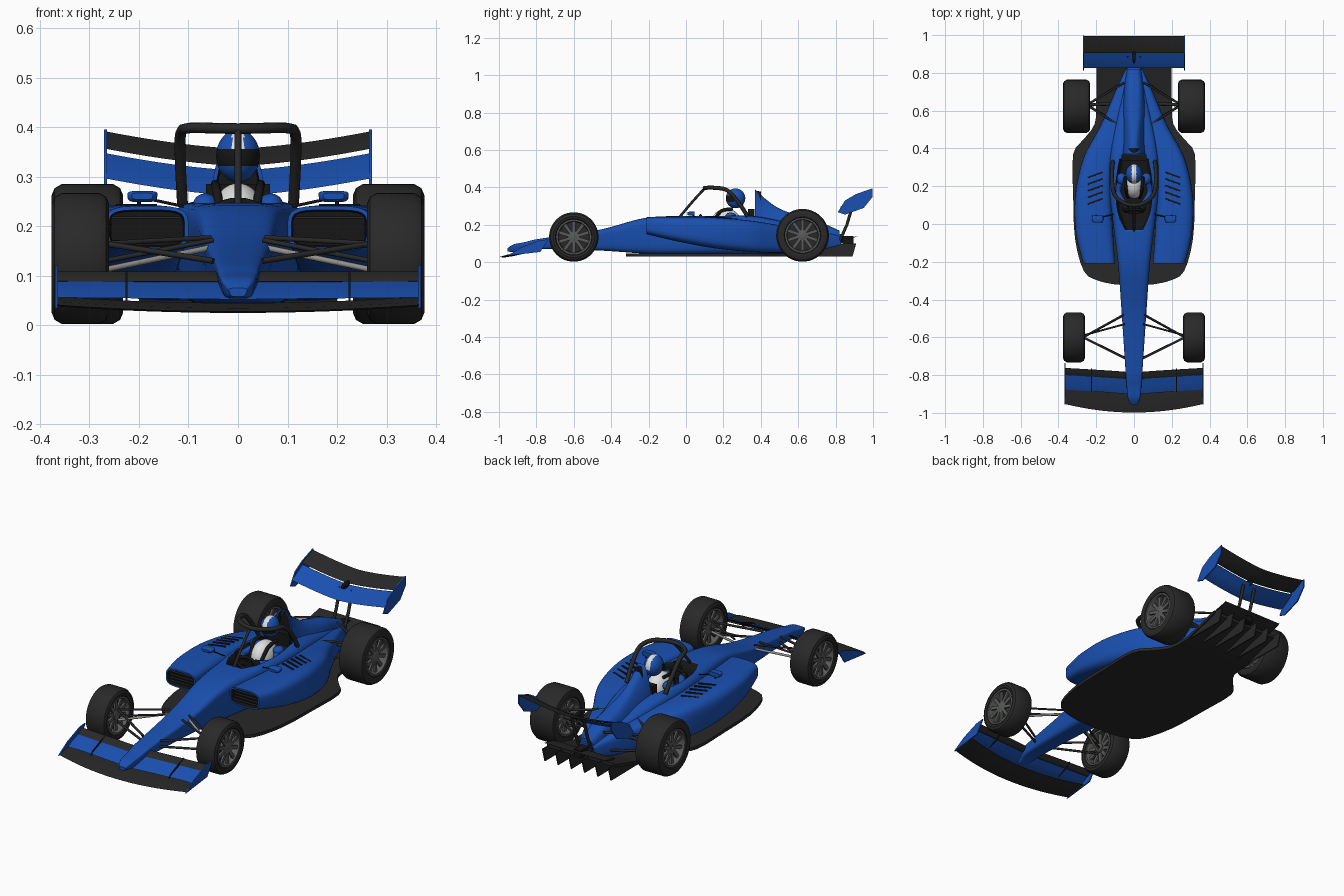
import bpy, bmesh, math
from mathutils import Vector, Matrix

if "Cube" in bpy.data.objects:
    bpy.data.objects.remove(bpy.data.objects["Cube"])


def material(name, *rgb):
    m = bpy.data.materials.new(name)
    m.use_nodes = True
    m.diffuse_color = (*rgb, 1)
    m.node_tree.nodes["Principled BSDF"].inputs["Base Color"].default_value = (*rgb, 1)
    return m


BLUE = material("blue paint", 0.01, 0.08, 0.44)
CARBON = material("dark carbon", 0.021, 0.021, 0.021)
BLACK = material("black", 0.008, 0.008, 0.008)
RUBBER = material("tyre rubber", 0.022, 0.022, 0.022)
RIM = material("rim grey", 0.1, 0.105, 0.1)
STEEL = material("steel", 0.3, 0.28, 0.25)
WHITE = material("white", 0.75, 0.75, 0.75)


def finish(bm, name, *mats, angle=35):
    bmesh.ops.recalc_face_normals(bm, faces=bm.faces)
    me = bpy.data.meshes.new(name)
    bm.to_mesh(me)
    bm.free()
    for m in mats:
        me.materials.append(m)
    me.shade_smooth()
    me.set_sharp_from_angle(angle=math.radians(angle))
    ob = bpy.data.objects.new(name, me)
    bpy.context.collection.objects.link(ob)
    return ob


def bridge(bm, rings, closed=False):
    """Join rings of points with quads and cap open ends."""
    rows = [[bm.verts.new(p) for p in r] for r in rings]
    k = len(rows[0])
    for a, b in zip(rows, rows[1:] + rows[:1] if closed else rows[1:]):
        for i in range(k):
            bm.faces.new((a[i], a[(i + 1) % k], b[(i + 1) % k], b[i]))
    return [] if closed else [bm.faces.new(rows[0]), bm.faces.new(rows[-1])]


def smooth_path(st, sub):
    """Catmull-Rom through station tuples."""
    out = []
    for i in range(len(st) - 1):
        p0, p1, p2, p3 = (st[max(0, min(len(st) - 1, i + d))] for d in (-1, 0, 1, 2))
        for t in (j / sub for j in range(sub)):
            out.append([b + t * ((c - a) / 2 + t * (a - 2.5 * b + 2 * c - d / 2
                        + t * (1.5 * (b - c) + (d - a) / 2))) for a, b, c, d in zip(p0, p1, p2, p3)])
    return out + [list(st[-1])]


def loft(name, mats, st, n=3, k=28, sub=5, side=1, inlet=False):
    """Stations: y, centre x, top half width, bottom half width, z low, z high."""
    rings = []
    for y, cx, wt, wb, z0, z1 in smooth_path(st, sub):
        ring = []
        for i in range(k):
            a = 2 * math.pi * (i + 0.5) / k
            c, s = (math.copysign(abs(f) ** (2 / n), f) for f in (math.cos(a), math.sin(a)))
            w = wb + (wt - wb) * (s + 1) / 2
            ring.append((side * (cx + c * w), y, (z0 + z1 + s * (z1 - z0)) / 2))
        rings.append(ring)
    bm = bmesh.new()
    front = bridge(bm, rings)[0]
    if inlet:
        bmesh.ops.recalc_face_normals(bm, faces=bm.faces)
        bmesh.ops.inset_individual(bm, faces=[front], thickness=0.008)
        walls = bmesh.ops.inset_individual(bm, faces=[front], thickness=0.003, depth=-0.03)
        for f in walls["faces"] + [front]:
            f.material_index = 1
    return finish(bm, name, *mats)


def box(name, mat, loc, size, rot=(0, 0, 0)):
    bm = bmesh.new()
    bmesh.ops.create_cube(bm, size=1)
    bmesh.ops.scale(bm, vec=size, verts=bm.verts)
    ob = finish(bm, name, mat)
    ob.location, ob.rotation_euler = loc, rot


def ball(name, mats, loc, size, rule=None):
    bm = bmesh.new()
    bmesh.ops.create_uvsphere(bm, u_segments=40, v_segments=24, radius=1)
    if rule:
        for f in bm.faces:
            f.material_index = rule(f.calc_center_median())
    bmesh.ops.scale(bm, vec=size, verts=bm.verts)
    finish(bm, name, *mats, angle=60).location = loc


def tube(name, mat, pts, r, sub=1):
    cu = bpy.data.curves.new(name, "CURVE")
    cu.dimensions, cu.bevel_depth, cu.bevel_resolution, cu.use_fill_caps = "3D", r, 2, True
    path = smooth_path(pts, sub)
    sp = cu.splines.new("POLY")
    sp.points.add(len(path) - 1)
    for p, q in zip(sp.points, path):
        p.co = (*q, 1)
    cu.materials.append(mat)
    bpy.context.collection.objects.link(bpy.data.objects.new(name, cu))


def plate(name, mat, x, yz, t=0.006):
    """Upright plate from a side outline."""
    bm = bmesh.new()
    bridge(bm, [[(x + d, y, z) for y, z in yz] for d in (-t / 2, t / 2)])
    finish(bm, name, mat)


def wing(name, mat, half, le, te, rise, sweep=0, thick=0.008, power=1.5):
    """Curved aerofoil spanning the car; le and te are (y, z) on the centreline."""
    rings = []
    for i in range(25):
        x = half * (i / 12 - 1)
        f = abs(x / half) ** power
        a, b = (Vector((x, p[0] + sweep * f, p[1] + rise * f)) for p in (le, te))
        up = Vector((0, a.z - b.z, b.y - a.y)).normalized() * thick
        rings.append([a, a.lerp(b, .25) + up * .3, a.lerp(b, .6) + up * .2, b,
                      a.lerp(b, .6) - up * .6, a.lerp(b, .2) - up * .8])
    bm = bmesh.new()
    bridge(bm, rings)
    finish(bm, name, mat)


def lathe(name, mat, profile, loc, k=48):
    """Closed (x, radius) profile turned about the axle."""
    bm = bmesh.new()
    bridge(bm, [[(x, r * math.cos(a), r * math.sin(a)) for x, r in profile]
                for a in (2 * math.pi * i / k for i in range(k))], closed=True)
    finish(bm, name, mat).location = loc


# Central body with an open cockpit
body = loft("body", (BLUE, BLACK), [
    (-.955, 0, .02, .014, .058, .075), (-.92, 0, .036, .024, .054, .096), (-.86, 0, .042, .03, .056, .108),
    (-.78, 0, .047, .04, .07, .126), (-.47, 0, .07, .053, .063, .172), (-.22, 0, .089, .07, .046, .237),
    (0, 0, .115, .1, .04, .248), (.2, 0, .138, .115, .04, .252), (.38, 0, .13, .11, .04, .245),
    (.6, 0, .085, .08, .05, .2), (.83, 0, .035, .035, .08, .15)], n=5)
cutter = loft("cockpit_cutter", (BLUE, BLACK), [
    (-.03, 0, .05, .04, .13, .34), (.06, 0, .088, .08, .12, .34), (.2, 0, .102, .09, .12, .34),
    (.345, 0, .08, .07, .12, .34)], n=8)
for p in cutter.data.polygons:
    p.material_index = 1
cutter.hide_render = True
cutter.hide_set(True)
cut = body.modifiers.new("cockpit", "BOOLEAN")
cut.object, cut.operation, cut.solver = cutter, "DIFFERENCE", "EXACT"

# Engine cover with intake peak
loft("engine_cover", (BLUE, BLACK), [
    (.37, 0, .035, .075, .15, .39), (.43, 0, .026, .078, .15, .335), (.5, 0, .034, .08, .12, .287),
    (.6, 0, .046, .075, .1, .25), (.7, 0, .046, .06, .1, .222), (.82, 0, .034, .04, .1, .17)], inlet=True)
box("headrest", BLACK, (0, .35, .255), (.13, .035, .06))

# Floor, rising into the diffuser
bm = bmesh.new()
rings = []
for y, w in smooth_path([(-.32, .1), (-.3, .19), (-.25, .265), (-.08, .312), (.15, .322), (.37, .322),
                         (.45, .265), (.53, .208), (.65, .2), (.86, .2)], 3):
    z = .03 + max(0, y - .65) * .28
    rings.append([(-w, y, z), (w, y, z), (w, y, z + .016), (-w, y, z + .016)])
bridge(bm, rings)
finish(bm, "floor", CARBON)
for i in range(6):
    plate("diffuser_strake", CARBON, (i - 2.5) * .076, [(.62, .032), (.89, .03), (.91, .1), (.86, .1)])
wing("beam_wing", CARBON, .175, (.83, .118), (.92, .14), 0)
box("rear_light", BLACK, (0, .86, .12), (.04, .07, .04))

# Rear wing
wing("rear_wing_main", BLUE, .265, (.825, .262), (.91, .313), .034)
wing("rear_wing_flap", CARBON, .265, (.905, .322), (.995, .357), .034)
ball("wing_actuator", (BLACK,), (0, .885, .32), (.009, .035, .018))

# Front wing
wing("front_wing_main", CARBON, .365, (-.998, .028), (-.87, .045), .013, .045, power=2)
wing("front_wing_flap", BLUE, .365, (-.905, .052), (-.815, .088), .004, .028, power=.8)
wing("front_wing_upper_flap", CARBON, .365, (-.825, .088), (-.787, .108), .001, .025, power=.8)

for s in (1, -1):
    # Wing plates and struts
    plate("rear_endplate", BLUE, s * .267, [(.812, .268), (.85, .33), (.91, .365), (.998, .395),
                                            (.998, .35), (.95, .29), (.85, .255)])
    tube("wing_strut", CARBON, [(s * .035, .82, .11), (s * .035, .86, .2), (s * .035, .89, .3)], .008)
    plate("front_endplate", BLUE, s * .366, [(-.955, .035), (-.78, .055), (-.735, .122), (-.78, .118), (-.88, .08)])
    plate("flap_divider", BLACK, s * .225, [(-.89, .05), (-.79, .08), (-.765, .11), (-.8, .1), (-.88, .066)], .004)

    # Sidepods with intakes and louvres
    pods = [(-.21, .1, .268, .15, .241), (-.05, .11, .308, .112, .243), (.15, .118, .312, .075, .24),
            (.35, .1, .268, .055, .222), (.52, .03, .178, .05, .195), (.7, .01, .1, .06, .17), (.82, 0, .045, .08, .14)]
    loft("sidepod", (BLUE, BLACK), [(y, (a + b) / 2, (b - a) / 2, (b - a) / 2, z0, z1)
                                    for y, a, b, z0, z1 in pods], n=3.8, side=s, inlet=True)
    for i in range(4):
        box("intake_slat", CARBON, (s * .185, -.196, .17 + i * .016), (.14, .014, .004))
    for i in range(5):
        box("louvre", BLACK, (s * .205, .12 + i * .035, .24 - i * i * .0007), (.085, .009, .009), (-.06, 0, s * -.35))

    # Mirrors
    loft("mirror", (BLUE,), [(.008, s * .193, .022, .02, .254, .267), (.02, s * .193, .031, .028, .249, .271),
                             (.045, s * .193, .031, .028, .249, .271)], n=4)
    tube("mirror_stay", BLACK, [(s * .11, .05, .24), (s * .18, .035, .255)], .003)
    tube("mirror_foot", BLACK, [(s * .2, .05, .23), (s * .2, .035, .258)], .004)

    # Suspension arms
    for name, mat, a, b, r in [
            ("front_upper_arm", CARBON, (.27, -.6, .165), (.055, -.48, .177), .005),
            ("front_upper_arm", CARBON, (.27, -.6, .165), (.05, -.71, .13), .006),
            ("front_lower_arm", STEEL, (.27, -.6, .112), (.05, -.48, .158), .006),
            ("front_lower_arm", CARBON, (.27, -.6, .1), (.045, -.71, .1), .006),
            ("front_pushrod", CARBON, (.27, -.59, .13), (.05, -.53, .172), .005),
            ("rear_upper_arm", CARBON, (.25, .63, .18), (.06, .51, .19), .006),
            ("rear_upper_arm", CARBON, (.25, .63, .18), (.05, .75, .19), .006),
            ("rear_lower_arm", CARBON, (.25, .63, .1), (.06, .52, .1), .006),
            ("rear_lower_arm", CARBON, (.25, .63, .1), (.04, .76, .1), .006),
            ("drive_shaft", CARBON, (.27, .63, .143), (.03, .64, .14), .009)]:
        tube(name, mat, [(s * p[0], *p[1:]) for p in (a, b)], r)

    # Wheels
    for tag, y, r, inner in (("front", -.6, .132, .26), ("rear", .623, .141, .232)):
        w, loc = (.376 - inner) / 2, (s * (.376 + inner) / 2, y, r + .003)
        half = [(w - .012, .092), (w - .003, .098), (w, r - .022), (w - .006, r - .008), (w - .02, r)]
        lathe(tag + "_tyre", RUBBER, half + [(-x, q) for x, q in reversed(half)], loc)
        lathe(tag + "_rim", RIM, [(w - .006, .094), (w - .006, .085), (w - .02, .081), (.02 - w, .081),
                                  (.006 - w, .085), (.006 - w, .094)], loc)
        lathe(tag + "_brake_disc", CARBON, [(-.012, .001), (-.012, .084), (.012, .084), (.012, .001)], loc)
        lathe(tag + "_hub", RIM, [(-w * .6, .001), (-w * .6, .025), (w * .75, .025), (w * .8, .014), (w * .8, .001)],
              loc, 20)
        bm = bmesh.new()
        for i in range(10):
            for x in (-.55, .68):
                bmesh.ops.create_cube(bm, size=1, matrix=Matrix.Rotation(i * math.pi / 5, 4, "X")
                                      @ Matrix.Translation((s * x * w, 0, .05))
                                      @ Matrix.Diagonal((.01, .017, .074, 1)))
        finish(bm, tag + "_spokes", RIM).location = loc

    # Driver arms and belts
    tube("driver_arm", BLUE, [(s * .06, .24, .24), (s * .085, .17, .215), (s * .04, .09, .225)], .016, 5)
    ball("driver_shoulder", (BLUE,), (s * .066, .24, .243), (.025, .03, .023))
    tube("seat_belt", BLACK, [(s * .046, .25, .285), (s * .043, .185, .272), (s * .03, .14, .2)], .009, 4)
    ball("glove", (BLACK,), (s * .045, .085, .225), (.018, .018, .022))

# Driver
ball("driver_torso", (WHITE,), (0, .215, .21), (.056, .08, .077))


def helmet_colour(c):
    if -.4 < c.z < .3 and c.y < -.1:
        return 1
    return 2 if abs(c.x) < .28 and c.z > -.1 else 0


ball("helmet", (BLUE, BLACK, WHITE), (0, .265, .342), (.044, .052, .053), helmet_colour)
wheel = [(.05 * math.cos(a), .07 + .008 * math.sin(a), .225 + .026 * math.sin(a))
         for a in (i * math.pi / 10 for i in range(21))]
tube("steering_wheel", BLACK, wheel, .007)
box("steering_hub", BLACK, (0, .07, .225), (.08, .012, .025))

# Cockpit protection hoop
leg = [(.112, .33, .245), (.116, .28, .32), (.116, .22, .385), (.1, .15, .398), (.05, .11, .398)]
hoop = leg + [(0, .1, .397)] + [(-x, y, z) for x, y, z in reversed(leg)]
tube("halo_hoop", CARBON, hoop, .011, 5)
tube("halo_strut", CARBON, [(0, .1, .395), (0, .04, .33), (0, -.04, .235)], .007, 5)
